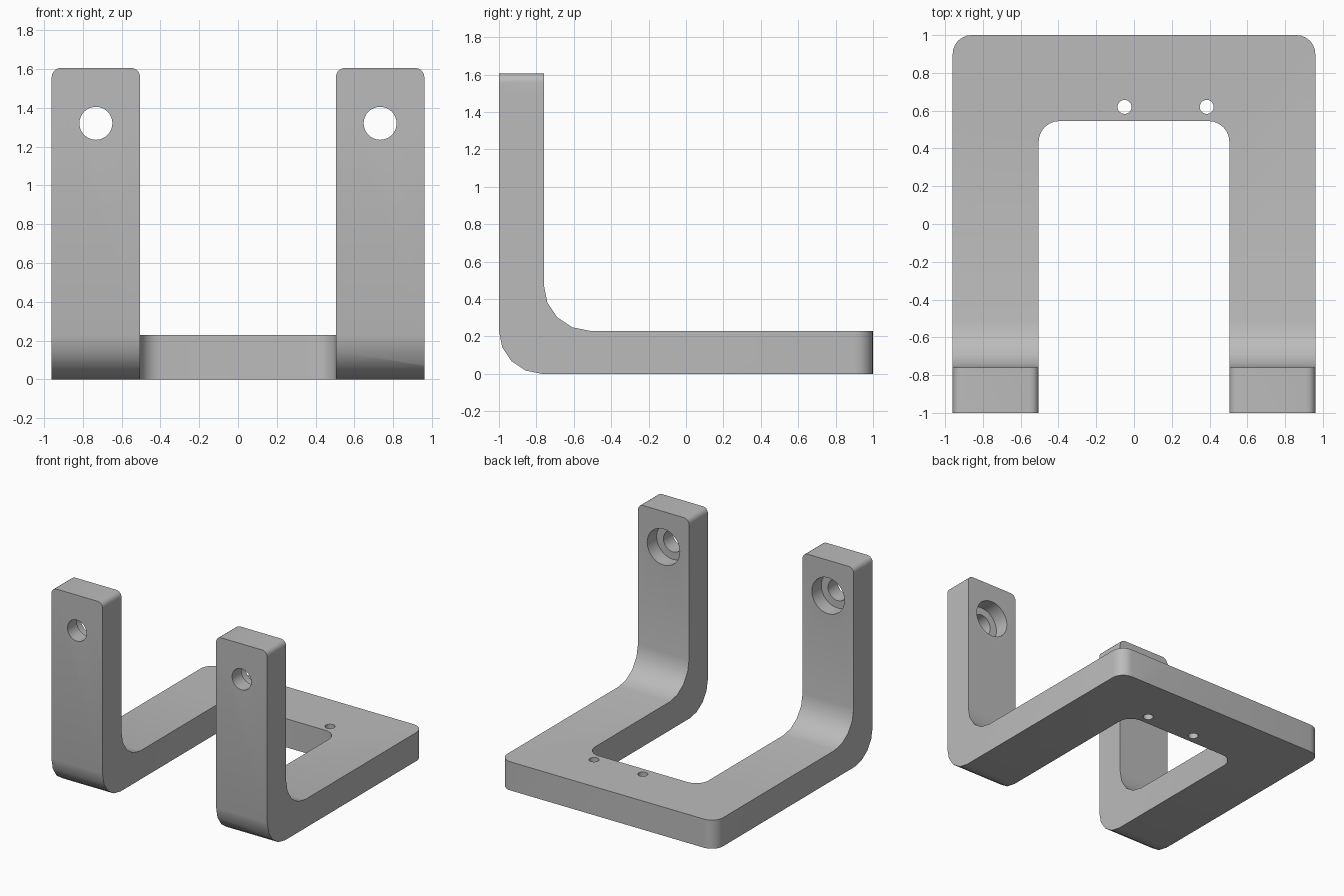
import bpy, bmesh, math
from mathutils import Vector, Matrix

cube = bpy.data.objects.get("Cube")
if cube:
    bpy.data.objects.remove(cube, do_unlink=True)

HALF_W, SLOT, HEIGHT, PLATE, WALL = 0.96, 0.505, 1.605, 0.23, 0.24

grey = bpy.data.materials.new("plain grey")
grey.use_nodes = True
grey.diffuse_color = (0.5, 0.5, 0.5, 1)
grey.node_tree.nodes["Principled BSDF"].inputs["Base Color"].default_value = (0.5, 0.5, 0.5, 1)


def rounded(corners, steps):
    """Outline from (u, v, radius) corners, each filleted by its radius."""
    out = []
    for i, (u, v, r) in enumerate(corners):
        p = Vector((u, v))
        if r == 0:
            out.append(p)
            continue
        a = (Vector(corners[i - 1][:2]) - p).normalized()
        b = (Vector(corners[(i + 1) % len(corners)][:2]) - p).normalized()
        centre = p + (a + b) * r
        for k in range(steps + 1):
            t = math.pi / 2 * k / steps
            out.append(centre - b * r * math.cos(t) - a * r * math.sin(t))
    return out


def extrude(name, outline, place, low, high):
    """Prism of an outline; place maps (u, v, depth) to a 3D point."""
    bm = bmesh.new()
    face = bm.faces.new([bm.verts.new(place(p.x, p.y, low)) for p in outline])
    shift = Vector(place(0, 0, high)) - Vector(place(0, 0, low))
    top = bmesh.ops.extrude_face_region(bm, geom=[face])
    bmesh.ops.translate(bm, vec=shift, verts=[g for g in top["geom"] if isinstance(g, bmesh.types.BMVert)])
    bmesh.ops.recalc_face_normals(bm, faces=bm.faces)
    return finish(name, bm)


def cylinder(name, centre, radius, depth, along_y=False):
    bm = bmesh.new()
    turn = Matrix.Rotation(math.pi / 2, 4, "X") if along_y else Matrix()
    bmesh.ops.create_cone(bm, cap_ends=True, segments=32, radius1=radius, radius2=radius,
                          depth=depth, matrix=Matrix.Translation(centre) @ turn)
    return finish(name, bm)


def finish(name, bm):
    mesh = bpy.data.meshes.new(name)
    bm.to_mesh(mesh)
    bm.free()
    mesh.materials.append(grey)
    obj = bpy.data.objects.new(name, mesh)
    bpy.context.collection.objects.link(obj)
    return obj


def combine(obj, tool, operation):
    mod = obj.modifiers.new("shape", "BOOLEAN")
    mod.operation, mod.object, mod.solver = operation, tool, "EXACT"
    bpy.context.view_layer.objects.active = obj
    bpy.ops.object.modifier_apply(modifier=mod.name)
    bpy.data.objects.remove(tool, do_unlink=True)


# Bent side profile, across the full width
inner_y = -1 + WALL
side = [(-1, 0, 0.23), (1, 0, 0), (1, PLATE, 0), (inner_y, PLATE, 0.245),
        (inner_y, HEIGHT, 0), (-1, HEIGHT, 0)]
bracket = extrude("bracket", rounded(side, 4), lambda u, v, d: (d, u, v), -HALF_W, HALF_W)

# U-shaped plan with rounded back corners and slot corners
plan = [(-HALF_W, -1.2, 0), (-SLOT, -1.2, 0), (-SLOT, 0.545, 0.11), (SLOT, 0.545, 0.11),
        (SLOT, -1.2, 0), (HALF_W, -1.2, 0), (HALF_W, 1, 0.1), (-HALF_W, 1, 0.1)]
combine(bracket, extrude("plan_cutter", rounded(plan, 6), lambda u, v, d: (u, v, d), -0.2, 2), "INTERSECT")

# Rounded top corners of the uprights
for s in (-1, 1):
    a, b = sorted((s * HALF_W, s * SLOT))
    notch = rounded([(a, 1.4, 0), (b, 1.4, 0), (b, HEIGHT, 0.045), (a, HEIGHT, 0.045)], 5)
    # Corner waste: a block above the hole area less the rounded outline
    waste = extrude("corner_waste", [Vector(p) for p in ((a - .1, 1.5), (b + .1, 1.5), (b + .1, 1.8), (a - .1, 1.8))],
                    lambda u, v, d: (u, d, v), -1.2, -0.6)
    combine(waste, extrude("rounded_top", notch, lambda u, v, d: (u, d, v), -1.3, -0.5), "DIFFERENCE")
    combine(bracket, waste, "DIFFERENCE")

# Counterbored holes in the uprights
for s in (-1, 1):
    x = s * (HALF_W + SLOT) / 2
    combine(bracket, cylinder("bolt_hole", (x, -0.9, 1.32), 0.085, 0.6, True), "DIFFERENCE")
    combine(bracket, cylinder("counterbore", (x, inner_y, 1.32), 0.145, WALL, True), "DIFFERENCE")

# Small holes through the plate
for x in (-0.05, 0.385):
    combine(bracket, cylinder("pin_hole", (x, 0.62, 0.1), 0.037, 0.6), "DIFFERENCE")

# Smooth the curves, keep the edges sharp
bpy.ops.object.select_all(action="DESELECT")
bracket.select_set(True)
bpy.context.view_layer.objects.active = bracket
bpy.ops.object.shade_smooth_by_angle(angle=math.radians(30))
